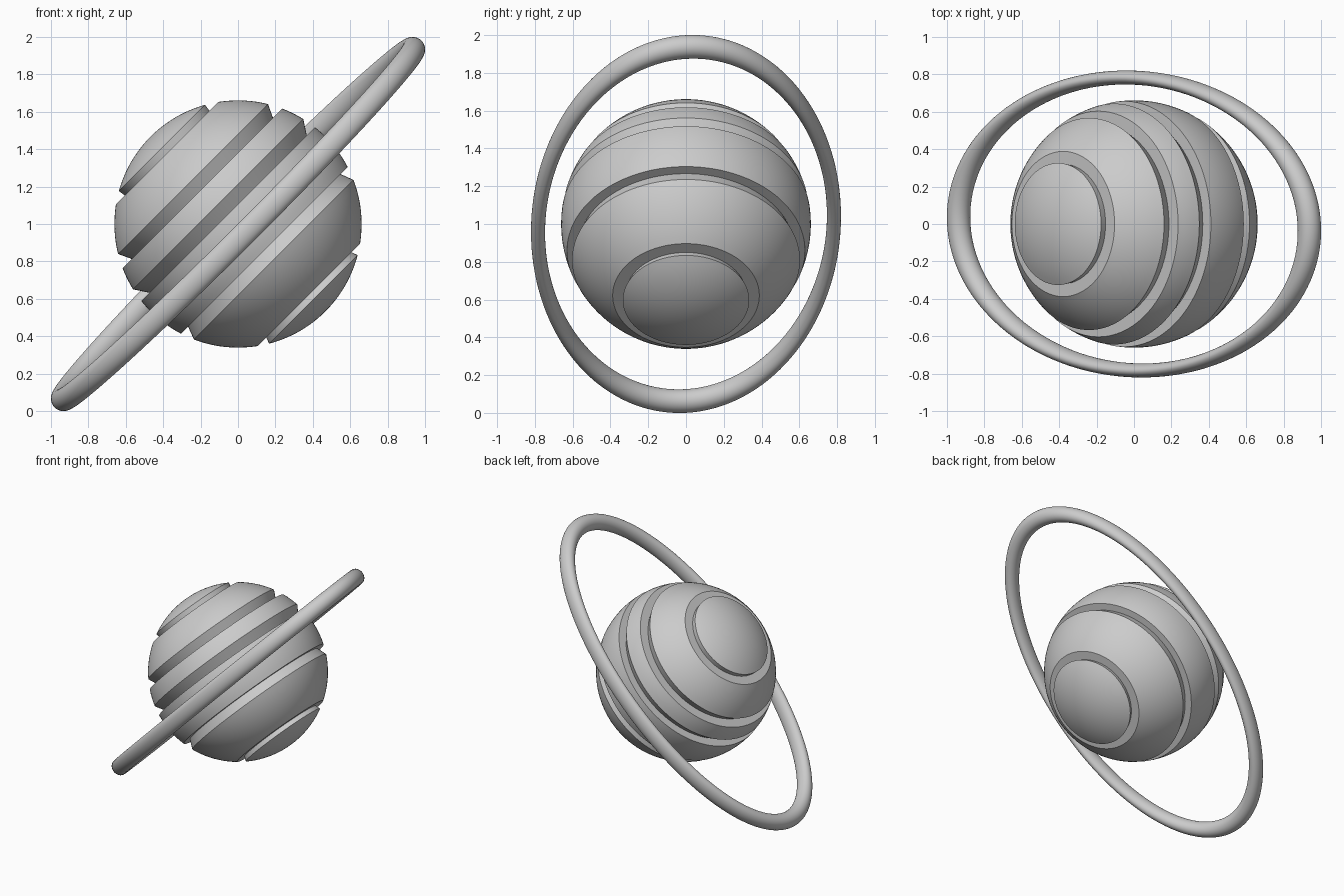
import bpy, bmesh, math
from mathutils import Matrix, Vector

if "Cube" in bpy.data.objects:
    bpy.data.objects.remove(bpy.data.objects["Cube"])

R = 0.661                                   # planet radius
TILT = Matrix.Rotation(math.radians(-45), 4, 'Y')
CENTRE = Matrix.Translation((0, 0, 1))


def finish(bm, name, matrix):
    mesh = bpy.data.meshes.new(name)
    bmesh.ops.recalc_face_normals(bm, faces=bm.faces)
    bm.to_mesh(mesh)
    bm.free()
    ob = bpy.data.objects.new(name, mesh)
    bpy.context.collection.objects.link(ob)
    mesh.transform(matrix)
    bpy.ops.object.select_all(action='DESELECT')
    ob.select_set(True)
    bpy.context.view_layer.objects.active = ob
    bpy.ops.object.shade_smooth_by_angle(angle=math.radians(25))
    return ob


def lathe(bm, points, closed, steps):
    verts = [bm.verts.new((r, 0, h)) for r, h in points]
    edges = [bm.edges.new(p) for p in zip(verts, verts[1:])]
    if closed:
        edges.append(bm.edges.new((verts[-1], verts[0])))
    bmesh.ops.spin(bm, geom=verts + edges, cent=(0, 0, 0), axis=(0, 0, 1),
                   angle=math.tau, steps=steps, use_duplicate=False)
    bmesh.ops.remove_doubles(bm, verts=bm.verts, dist=1e-5)


def arc(top, bottom):
    """Sphere profile between two heights along the planet's axis."""
    a, b = math.acos(top / R), math.acos(bottom / R)
    n = max(3, math.ceil((b - a) / math.radians(3)))
    return [(R * math.sin(a + (b - a) * i / n), R * math.cos(a + (b - a) * i / n))
            for i in range(n + 1)]


# Planet: grooves have a flat wall on the equator side and a sloping floor
# Each groove: upper height, lower height, (radius, height) of its inner corner
grooves = [
    (0.575, 0.535, (0.320, 0.535)),
    (0.340, 0.270, (0.534, 0.270)),
    (0.150, 0.075, (0.595, 0.075)),
    (-0.200, -0.270, (0.577, -0.200)),
    (-0.535, -0.570, (0.322, -0.535)),
]
profile, top = [], R
for hi, lo, corner in grooves:
    profile += arc(top, hi) + [corner]
    top = lo
profile += arc(top, -R)
bm = bmesh.new()
lathe(bm, profile, False, 128)
finish(bm, "grooved_planet", CENTRE @ TILT)

# Ring: a torus squeezed sideways, tipped slightly about its long axis
major, minor = 1.325, 0.0625
circle = [(major + minor * math.cos(math.tau * i / 32), minor * math.sin(math.tau * i / 32))
          for i in range(32)]
bm = bmesh.new()
lathe(bm, circle, True, 144)
squeeze = Matrix.Diagonal((1, 0.593, 1, 1))
tip = Matrix.Rotation(math.radians(4.5), 4, 'X')
finish(bm, "orbit_ring", CENTRE @ TILT @ tip @ squeeze)
